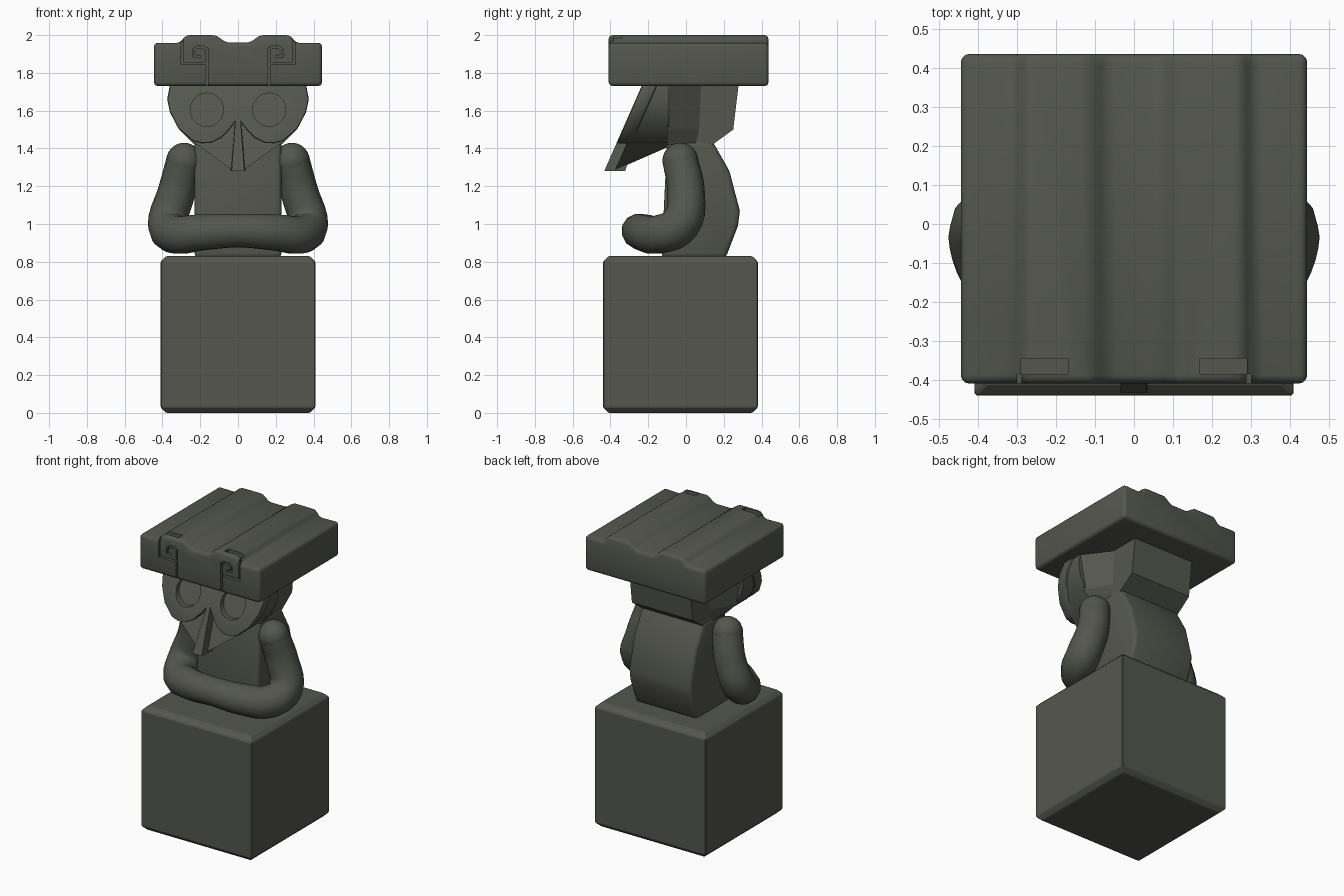
import bpy, bmesh, math

if "Cube" in bpy.data.objects:
    bpy.data.objects.remove(bpy.data.objects["Cube"])

stone = bpy.data.materials.new("dark_stone")
stone.diffuse_color = (0.088, 0.094, 0.076, 1)
stone.use_nodes = True
stone.node_tree.nodes["Principled BSDF"].inputs["Base Color"].default_value = stone.diffuse_color


def loft(name, rings, bevel=0, segs=2, cutters=(), smooth=35):
    """Skin a list of equal-length point rings, cap both ends, bevel, cut."""
    bm = bmesh.new()
    rows = [[bm.verts.new(p) for p in r] for r in rings]
    n = len(rows[0])
    for a, b in zip(rows, rows[1:]):
        for i in range(n):
            j = (i + 1) % n
            bm.faces.new((a[i], a[j], b[j], b[i]))
    bm.faces.new(rows[0][::-1])
    bm.faces.new(rows[-1])
    bmesh.ops.recalc_face_normals(bm, faces=bm.faces)
    me = bpy.data.meshes.new(name)
    bm.to_mesh(me)
    bm.free()
    ob = bpy.data.objects.new(name, me)
    bpy.context.collection.objects.link(ob)
    me.materials.append(stone)
    bpy.ops.object.select_all(action='DESELECT')
    bpy.context.view_layer.objects.active = ob
    ob.select_set(True)
    if bevel:
        m = ob.modifiers.new("bevel", 'BEVEL')
        m.width, m.segments, m.limit_method = bevel, segs, 'ANGLE'
        m.angle_limit = math.radians(25)
        bpy.ops.object.modifier_apply(modifier=m.name)
    for c in cutters:
        m = ob.modifiers.new("cut", 'BOOLEAN')
        m.operation, m.object, m.solver = 'DIFFERENCE', c, 'EXACT'
        bpy.ops.object.modifier_apply(modifier=m.name)
        bpy.data.objects.remove(c)
    if smooth:
        bpy.ops.object.shade_smooth_by_angle(angle=math.radians(smooth))
    return ob


def mirror_x(half):
    """Close a half outline of 2D points (x > 0) across x = 0."""
    return half + [(-x, v) for x, v in reversed(half) if x > 0]


def rect(x, y0, y1, z):
    return [(-x, y0, z), (x, y0, z), (x, y1, z), (-x, y1, z)]


def block(name, x0, x1, y0, y1, z0, z1):
    return loft(name, [[(x0, y0, z), (x1, y0, z), (x1, y1, z), (x0, y1, z)]
                       for z in (z0, z1)], smooth=0)


# Pedestal with chamfered top and bottom
loft("pedestal", [rect(0.38, -0.41, 0.35, 0), rect(0.41, -0.44, 0.38, 0.03),
                  rect(0.41, -0.44, 0.38, 0.8), rect(0.38, -0.41, 0.35, 0.83)],
     bevel=0.005, segs=1, smooth=0)

# Torso with hunched back
side = [(-0.13, 0.82), (0.21, 0.82), (0.275, 0.99), (0.285, 1.07),
        (0.23, 1.28), (0.14, 1.44), (-0.1, 1.44)]
loft("torso", [[(x, y, z) for y, z in side] for x in (-0.23, 0.23)], bevel=0.025, segs=3)

# Back of head
head_plan = [(1.42, 0.23, -0.1, 0.05, 0.14), (1.5, 0.31, -0.1, 0.07, 0.25),
             (1.75, 0.36, -0.1, 0.08, 0.28)]
loft("head", [[(x, y, z) for x, y in
               mirror_x([(fx, fy), (0.225, my), (0.225, by)])]
              for z, fx, fy, my, by in head_plan], smooth=20)


def face_y(z):
    """Depth of the sloping face plane at height z."""
    return -0.235 - 0.44 * (1.73 - z)


# Face wedge with pointed chin
face = mirror_x([(0.35, 1.74), (0.36, 1.65), (0.345, 1.58), (0.3, 1.5),
                 (0.23, 1.43), (0.03, 1.285)])
loft("face", [[(x, face_y(z) + 0.055, z) for x, z in face],
              [(x, -0.09, max(z, 1.41)) for x, z in face]])

# Raised mask with recessed round eyes
mask = mirror_x([(0, 1.74), (0.36, 1.74), (0.375, 1.66), (0.36, 1.59), (0.315, 1.505),
                 (0.24, 1.44), (0.19, 1.427), (0.14, 1.43), (0.09, 1.455),
                 (0.045, 1.5), (0, 1.56)])
eyes = []
for s in (-1, 1):
    circle = [(s * 0.165 + 0.088 * math.cos(a * math.pi / 16),
               1.605 + 0.088 * math.sin(a * math.pi / 16)) for a in range(32)]
    eyes.append(loft("eye_cutter", [[(x, face_y(z) + d, z) for x, z in circle]
                                    for d in (-0.06, 0.035)], smooth=0))
loft("mask", [[(x, face_y(z) + d, z) for x, z in mask] for d in (0, 0.08)],
     bevel=0.012, cutters=eyes)

# Narrow beak ridge
loft("beak", [[(-w, face_y(z), z), (w, face_y(z), z),
               (w * 1.2, face_y(z) + d, z), (-w * 1.2, face_y(z) + d, z)]
              for w, z, d in ((0.012, 1.57, 0.08), (0.034, 1.28, 0.11))], smooth=0)

# Folded arms: one tube from shoulder to shoulder
half_arm = [(0.285, -0.03, 1.335, 0.95), (0.325, 0.0, 1.17, 1.0),
            (0.372, -0.03, 1.0, 1.05), (0.33, -0.14, 0.945, 1.03),
            (0.2, -0.225, 0.955, 0.98)]
path = half_arm + [(0, -0.25, 0.965, 0.9)] + [(-p[0],) + p[1:] for p in reversed(half_arm)]
cu = bpy.data.curves.new("arms", 'CURVE')
cu.dimensions, cu.bevel_depth, cu.bevel_resolution = '3D', 0.1, 4
cu.use_fill_caps = True
sp = cu.splines.new('BEZIER')
sp.resolution_u = 5
sp.bezier_points.add(len(path) - 1)
for bp, (x, y, z, r) in zip(sp.bezier_points, path):
    bp.co, bp.radius = (x, y, z), r
    bp.handle_left_type = bp.handle_right_type = 'AUTO'
cu.materials.append(stone)
arms = bpy.data.objects.new("arms", cu)
bpy.context.collection.objects.link(arms)

# Rounded shoulders
for s in (-1, 1):
    bpy.ops.mesh.primitive_uv_sphere_add(segments=20, ring_count=12, radius=0.095,
                                         location=(s * 0.285, -0.03, 1.335))
    ob = bpy.context.object
    ob.name = "shoulder"
    ob.data.materials.append(stone)
    bpy.ops.object.shade_smooth()

# Slab headdress: ridged top, scroll grooves cut in the front
scroll = [[(0.295, 2.05), (0.295, 1.85), (0.165, 1.85), (0.165, 1.7)],
          [(0.165, 1.85), (0.165, 1.925), (0.185, 1.937), (0.215, 1.937),
           (0.235, 1.92), (0.235, 1.89), (0.2, 1.885)]]
cuts = []
for s in (-1, 1):
    for line in scroll:
        for (x0, z0), (x1, z1) in zip(line, line[1:]):
            w = 0.006
            a, b = sorted((s * x0, s * x1))
            c, d = sorted((z0, z1))
            if a != b and c != d:      # slanted step of the curl
                L = math.hypot(x1 - x0, z1 - z0)
                nx, nz = -(z1 - z0) / L * w * s, (x1 - x0) / L * w
                quad = [(s * x0 + nx, z0 + nz), (s * x1 + nx, z1 + nz),
                        (s * x1 - nx, z1 - nz), (s * x0 - nx, z0 - nz)]
                cuts.append(loft("groove", [[(x, y, z) for x, z in quad]
                                            for y in (-0.5, -0.385)], smooth=0))
            else:
                cuts.append(block("groove", a - w, b + w, -0.5, -0.385, c - w, d + w))
    # Slot behind the top of each scroll
    cuts.append(block("slot", min(s * 0.17, s * 0.29), max(s * 0.17, s * 0.29),
                      -0.385, -0.345, 1.965, 2.1))
slab = mirror_x([(0.445, 1.73), (0.445, 1.96), (0.31, 1.957), (0.275, 2.0),
                 (0.115, 2.0), (0.065, 1.96)])
loft("headdress", [[(x, y, z) for x, z in slab] for y in (-0.41, 0.437)],
     bevel=0.022, segs=3, cutters=cuts)
